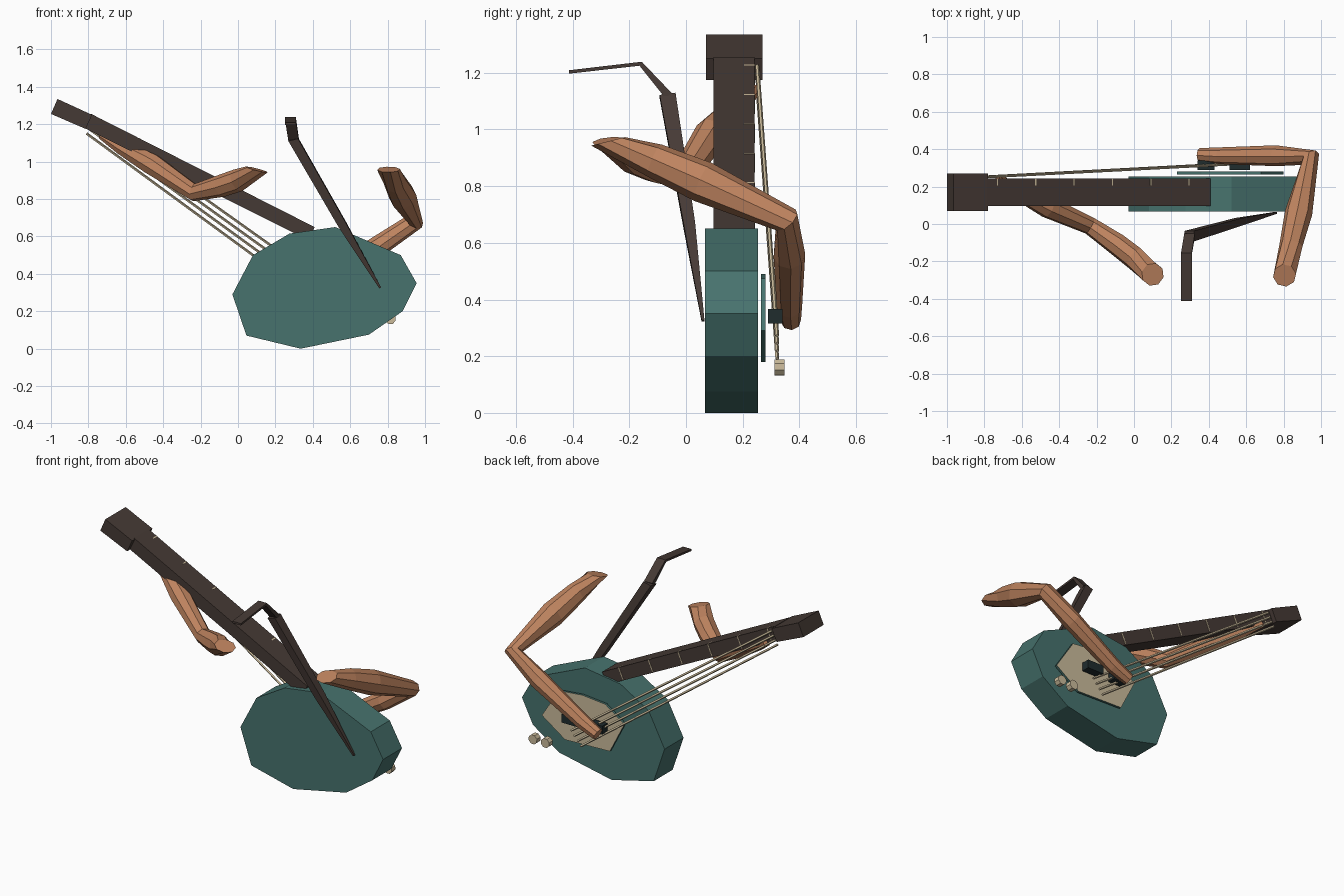
import bpy, bmesh, math
from mathutils import Vector

if "Cube" in bpy.data.objects:
    bpy.data.objects.remove(bpy.data.objects["Cube"])


def mat(name, rgb):
    m = bpy.data.materials.new(name)
    m.diffuse_color = (*rgb, 1)
    m.use_nodes = True
    m.node_tree.nodes["Principled BSDF"].inputs["Base Color"].default_value = m.diffuse_color
    return m


TEAL = mat("teal", (0.063, 0.171, 0.155))
BROWN = mat("dark brown", (0.060, 0.042, 0.035))
SKIN = mat("skin", (0.52, 0.23, 0.115))
CREAM = mat("cream", (0.60, 0.50, 0.33))
BLACK = mat("near black", (0.014, 0.025, 0.027))


def finish(name, bm, *mats):
    bmesh.ops.recalc_face_normals(bm, faces=bm.faces)
    me = bpy.data.meshes.new(name)
    bm.to_mesh(me)
    bm.free()
    for m in mats:
        me.materials.append(m)
    ob = bpy.data.objects.new(name, me)
    bpy.context.collection.objects.link(ob)
    return ob


def loft(name, rings, *mats):
    """Skin a list of equal-length point rings and cap both ends."""
    bm = bmesh.new()
    vs = [[bm.verts.new(p) for p in r] for r in rings]
    n = len(vs[0])
    for a, b in zip(vs, vs[1:]):
        for i in range(n):
            j = (i + 1) % n
            bm.faces.new((a[i], a[j], b[j], b[i]))
    bm.faces.new(vs[0])
    bm.faces.new(vs[-1])
    return finish(name, bm, *mats)


def prism(name, pts, y0, y1, *mats):
    """Extrude an x-z outline along y."""
    return loft(name, [[(x, y, z) for x, z in pts] for y in (y0, y1)], *mats)


def tube(name, stations, sides, *mats):
    """Round tube; each station is (centre, radius, optional ring normal)."""
    cs = [Vector(s[0]) for s in stations]
    rings, u = [], Vector((0.3, 0.2, 0.9))
    for i, s in enumerate(stations):
        if len(s) > 2:
            t = Vector(s[2]).normalized()
        else:
            t = Vector()
            if i > 0:
                t += (cs[i] - cs[i - 1]).normalized()
            if i < len(cs) - 1:
                t += (cs[i + 1] - cs[i]).normalized()
            t.normalize()
        u = (u - t * u.dot(t)).normalized()
        v = t.cross(u)
        rings.append([cs[i] + s[1] * (u * math.cos(a) + v * math.sin(a))
                      for a in (2 * math.pi * k / sides for k in range(sides))])
    return loft(name, rings, *mats)


# Body, neck and headstock
prism("body", [(-.03, .29), (.08, .50), (.275, .615), (.52, .65), (.87, .50),
               (.955, .35), (.88, .20), (.70, .075), (.335, 0), (.045, .07)],
      .067, .254, TEAL)
prism("neck", [(-.785, 1.255), (.41, .65), (.375, .58), (-.82, 1.18)], .097, .242, BROWN)
prism("headstock", [(-.965, 1.335), (-.78, 1.25), (-.815, 1.175), (-1, 1.255)],
      .07, .27, BROWN)

# Frets
for i in range(6):
    x = -.73 + .205 * i
    z = 1.227 - .506 * (x + .73)
    prism(f"fret_{i + 1}", [(x - .003, z + .002), (x + .003, z - .001),
                            (x - .027, z - .068), (x - .033, z - .065)], .205, .244, CREAM)

# Face plate: teal rim, cream playing side
plate = prism("face_plate", [(.80, .29), (.68, .475), (.52, .49), (.36, .475),
                             (.23, .385), (.33, .19), (.64, .18)], .265, .28, TEAL, CREAM)
for p in plate.data.polygons:
    if p.normal.y > .9:
        p.material_index = 1

# Pickups
for i, (x, hw) in enumerate(((.565, .055), (.385, .045))):
    prism(f"pickup_{i + 1}", [(x - hw, .315), (x + hw, .315), (x + hw, .367), (x - hw, .367)],
          .29, .34, BLACK)

# Control knobs
for i, x in enumerate((.815, .73)):
    tube(f"knob_{i + 1}", [((x, .312, .16), .03), ((x, .348, .16), .03)], 8, CREAM)

# Strings
for i in range(4):
    k = -1.5 + i
    a = (-.79 + .013 * k, .252, 1.188 + .025 * k)
    b = (.535 + .022 * k, .322, .232 + .027 * k)
    tube(f"string_{i + 1}", [(a, .007), (b, .007)], 4, CREAM)


# Strap: pointed at the body, widening, then folded back flat
def quad(c, u, v):
    c, u, v = Vector(c), Vector(u), Vector(v)
    return [c - u - v, c + u - v, c + u + v, c - u + v]


loft("strap", [quad((.76, .06, .325), (.005, 0, .003), (0, .005, 0)),
               quad((.56, .012, .66), (.020, 0, .010), (0, .020, .004)),
               quad((.295, -.065, 1.12), (.026, 0, .006), (0, .028, .004))], BROWN)
loft("strap_end", [quad((.297, -.062, 1.12), (.028, 0, 0), (0, .012, .008)),
                   quad((.28, -.16, 1.232), (.029, 0, 0), (0, .004, .007)),
                   quad((.28, -.413, 1.203), (.029, 0, 0), (0, 0, .006))], BROWN)

# Strumming arm: shoulder, elbow, hand
tube("strumming_arm", [((.805, -.275, .958), .062, (0, .25, -1)),
                       ((.84, -.11, .89), .062),
                       ((.88, .06, .815), .074),
                       ((.945, .355, .68), .050),
                       ((.76, .365, .555), .056),
                       ((.46, .365, .375), .045),
                       ((.35, .37, .325), .036)], 8, SKIN)

# Fretting arm: shoulder, elbow, hand at the neck
tube("fretting_arm", [((.10, -.27, .958), .062, (-.25, .1, -1)),
                      ((0, -.18, .90), .062),
                      ((-.09, -.11, .87), .060),
                      ((-.235, -.01, .835), .048),
                      ((-.46, .09, .985), .060),
                      ((-.62, .17, 1.075), .042),
                      ((-.73, .245, 1.14), .022)], 8, SKIN)
